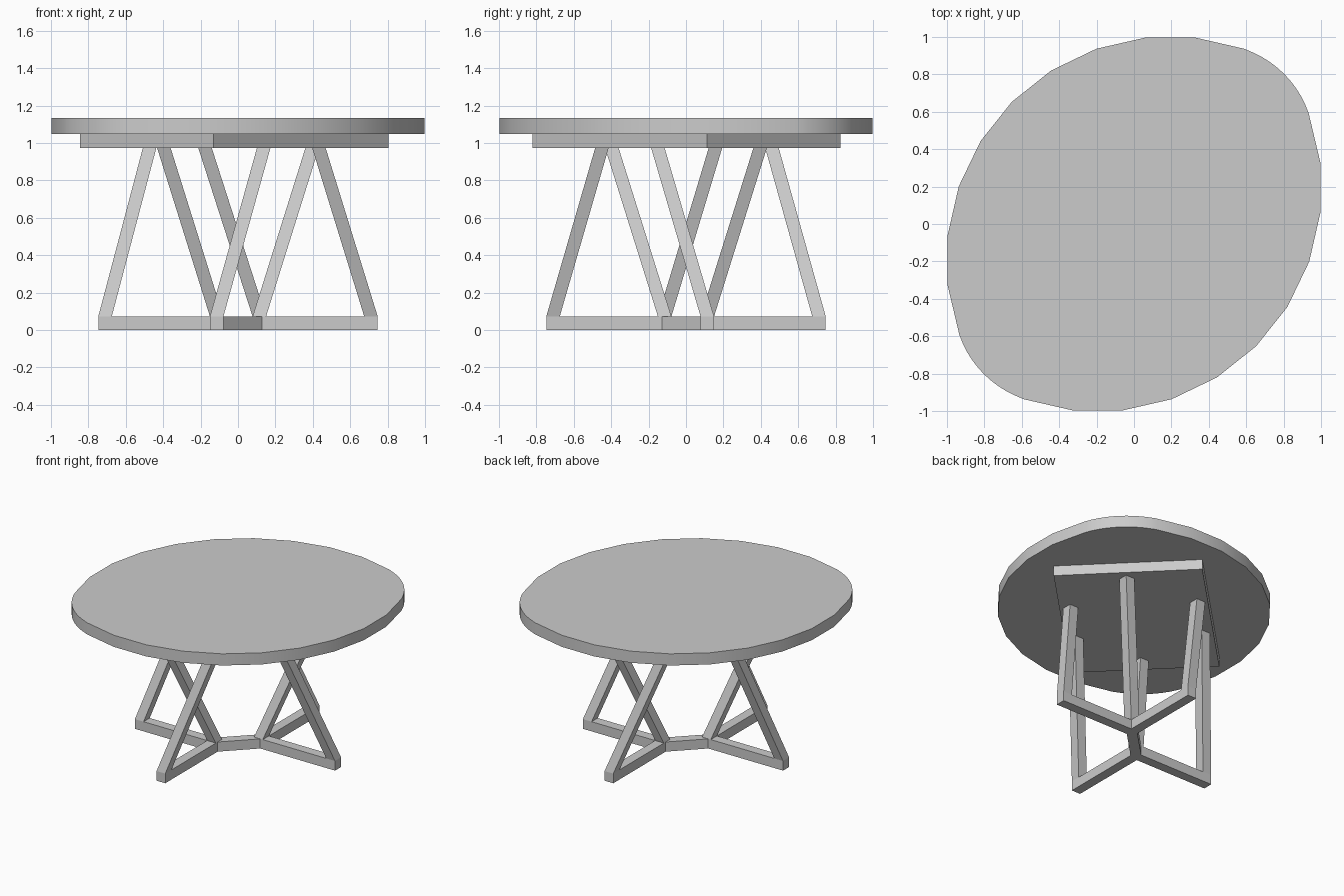
import bpy, bmesh, math
from mathutils import Vector

cube = bpy.data.objects.get("Cube")
if cube:
    bpy.data.objects.remove(cube, do_unlink=True)

GREY = (0.6, 0.6, 0.6, 1)
mat = bpy.data.materials.new("plain grey")
mat.use_nodes = True
mat.diffuse_color = GREY
mat.node_tree.nodes["Principled BSDF"].inputs["Base Color"].default_value = GREY

H = 0.036            # half thickness of the bars
BAR_TOP = 2 * H      # height of the floor bars
PLATE_Z, TOP_Z, TOP_END = 0.972, 1.047, 1.134
JOINT, FOOT = 0.114, 0.711


def prism(name, outline, z0, z1, shift=(0, 0)):
    """Extrude an outline from z0 to z1, sliding the upper end by shift."""
    bm = bmesh.new()
    low = [bm.verts.new((x, y, z0)) for x, y in outline]
    high = [bm.verts.new((x + shift[0], y + shift[1], z1)) for x, y in outline]
    bm.faces.new(low[::-1])
    bm.faces.new(high)
    n = len(low)
    for i in range(n):
        j = (i + 1) % n
        bm.faces.new((low[i], low[j], high[j], high[i]))
    bmesh.ops.recalc_face_normals(bm, faces=bm.faces)
    mesh = bpy.data.meshes.new(name)
    bm.to_mesh(mesh)
    bm.free()
    mesh.materials.append(mat)
    obj = bpy.data.objects.new(name, mesh)
    bpy.context.collection.objects.link(obj)
    return obj


def rect(x0, y0, x1, y1):
    x0, x1, y0, y1 = min(x0, x1), max(x0, x1), min(y0, y1), max(y0, y1)
    return [(x0, y0), (x1, y0), (x1, y1), (x0, y1)]


def leg(name, foot, head):
    fx, fy = foot
    prism(name, rect(fx - H, fy - H, fx + H, fy + H), BAR_TOP, PLATE_Z,
          (head[0] - fx, head[1] - fy))


def arc(cx, cy, r, start, end, steps):
    return [(cx + r * math.cos(math.radians(start + (end - start) * i / steps)),
             cy + r * math.sin(math.radians(start + (end - start) * i / steps)))
            for i in range(steps)]


# Oval top: two broad arcs joined by two tight ends, long axis on the diagonal
BROAD, SWEEP = 1.198, 64.3
TIGHT = 0.553
a, b = 0.194, 0.4115
outline = (arc(-a, a, BROAD, -45 - SWEEP, -45 + SWEEP, 10)
           + arc(b, b, TIGHT, -45 + SWEEP, 135 - SWEEP, 10)
           + arc(a, -a, BROAD, 135 - SWEEP, 135 + SWEEP, 10)
           + arc(-b, -b, TIGHT, 135 + SWEEP, 315 - SWEEP, 10))
top = prism("table_top", outline, TOP_Z, TOP_END)
bpy.context.view_layer.objects.active = top
top.select_set(True)
bpy.ops.object.shade_smooth_by_angle(angle=math.radians(30))

# Rectangular plate under the top, turned to the diagonal
u, v = Vector((0.467, 0.467)), Vector((-0.357, 0.357))
c = Vector((-0.02, 0.002))
prism("support_plate", [c - u - v, c + u - v, c + u + v, c - u + v], PLATE_Z, TOP_Z)

# Each side: two floor bars at a right angle, a leg at each foot and at the joint
for side, s in (("left", 1), ("right", -1)):
    j, f = s * JOINT, s * FOOT
    inner, outer, tip = s * (JOINT - H), s * (JOINT + H), s * (FOOT + H)
    prism(side + "_side_bar", rect(inner, inner, tip, outer), 0, BAR_TOP)
    prism(side + "_cross_bar", rect(inner, outer, outer, tip), 0, BAR_TOP)
    leg(side + "_joint_leg", (j, j), (s * 0.396, s * 0.396))
# Plate is slightly off centre, so the foot legs lean to their own spots
leg("left_side_leg", (FOOT, JOINT), (0.433, -0.15))
leg("left_back_leg", (JOINT, FOOT), (-0.176, 0.46))
leg("right_side_leg", (-FOOT, -JOINT), (-0.473, 0.157))
leg("right_front_leg", (-JOINT, -FOOT), (0.137, -0.45))

# Centre stretcher between the joints, ends notched around their corners
e = JOINT - H
w = H * math.sqrt(2)
prism("centre_stretcher", [(-e, -e), (-e, -e - w), (e + w, e), (e, e), (e, e + w), (-e - w, -e)],
      0, BAR_TOP)
